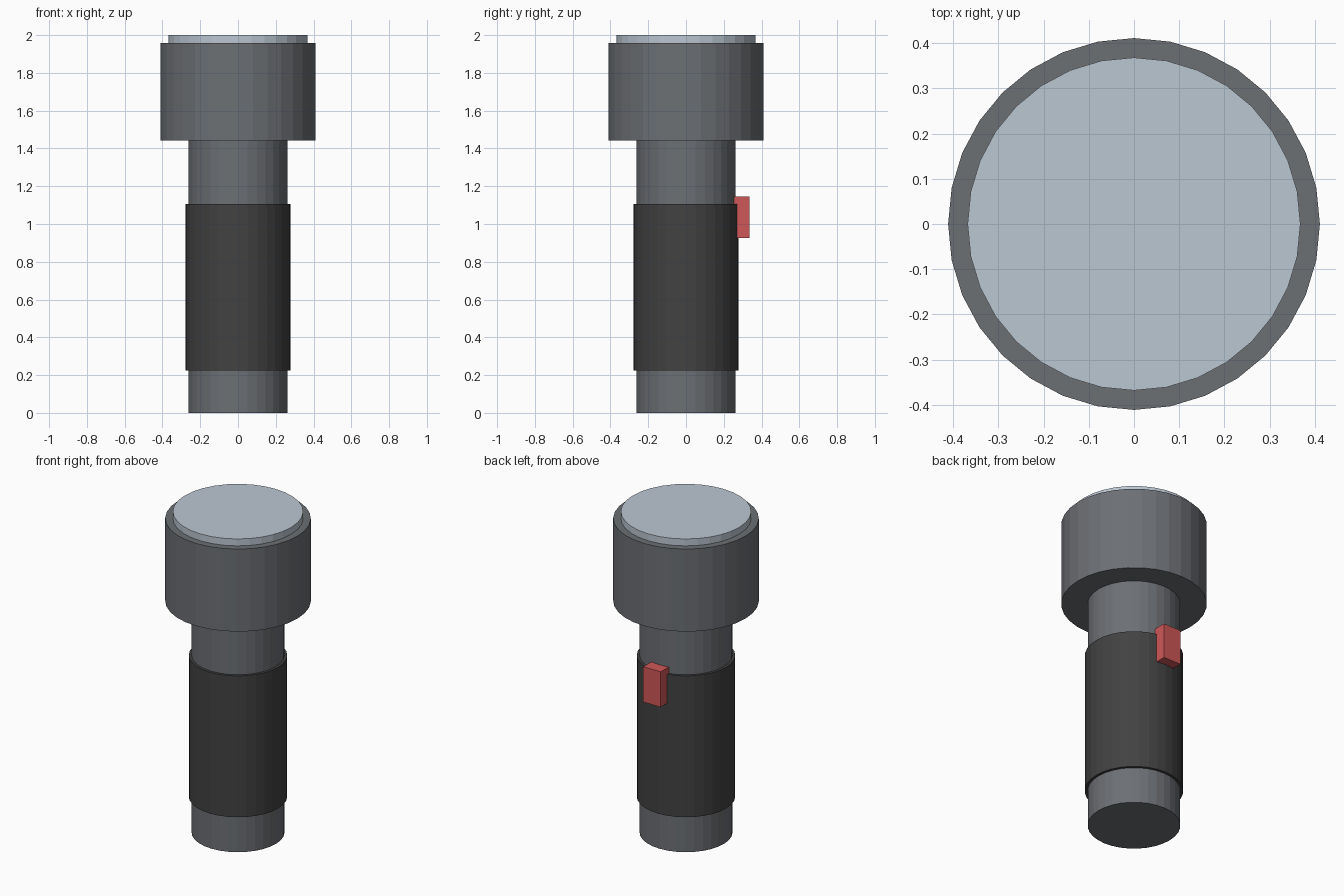
import bpy

cube = bpy.data.objects.get("Cube")
if cube:
    bpy.data.objects.remove(cube, do_unlink=True)


def material(name, r, g, b):
    m = bpy.data.materials.new(name)
    m.use_nodes = True
    m.diffuse_color = (r, g, b, 1)
    m.node_tree.nodes["Principled BSDF"].inputs["Base Color"].default_value = (r, g, b, 1)
    return m


def finish(name, mat):
    ob = bpy.context.object
    ob.name = ob.data.name = name
    ob.data.materials.append(mat)
    return ob


def cylinder(name, radius, bottom, top, mat):
    bpy.ops.mesh.primitive_cylinder_add(
        vertices=32, radius=radius, depth=top - bottom,
        location=(0, 0, (bottom + top) / 2))
    return finish(name, mat)


metal = material("grey metal", 0.15, 0.16, 0.175)
rubber = material("black rubber", 0.054, 0.054, 0.054)
glass = material("pale glass", 0.50, 0.57, 0.65)
red = material("red plastic", 0.62, 0.095, 0.095)

# Handle tube, grip sleeve, wide head and lens
cylinder("handle", 0.262, 0, 1.45, metal)
cylinder("grip_sleeve", 0.278, 0.225, 1.105, rubber)
cylinder("head", 0.411, 1.443, 1.957, metal)
cylinder("lens", 0.368, 1.94, 2.0, glass)

# Switch on the back, set into the handle
bpy.ops.mesh.primitive_cube_add(size=1, location=(0, 0.285, 1.035))
switch = finish("switch", red)
switch.scale = (0.12, 0.10, 0.22)
bpy.ops.object.transform_apply(location=False, rotation=False, scale=True)
